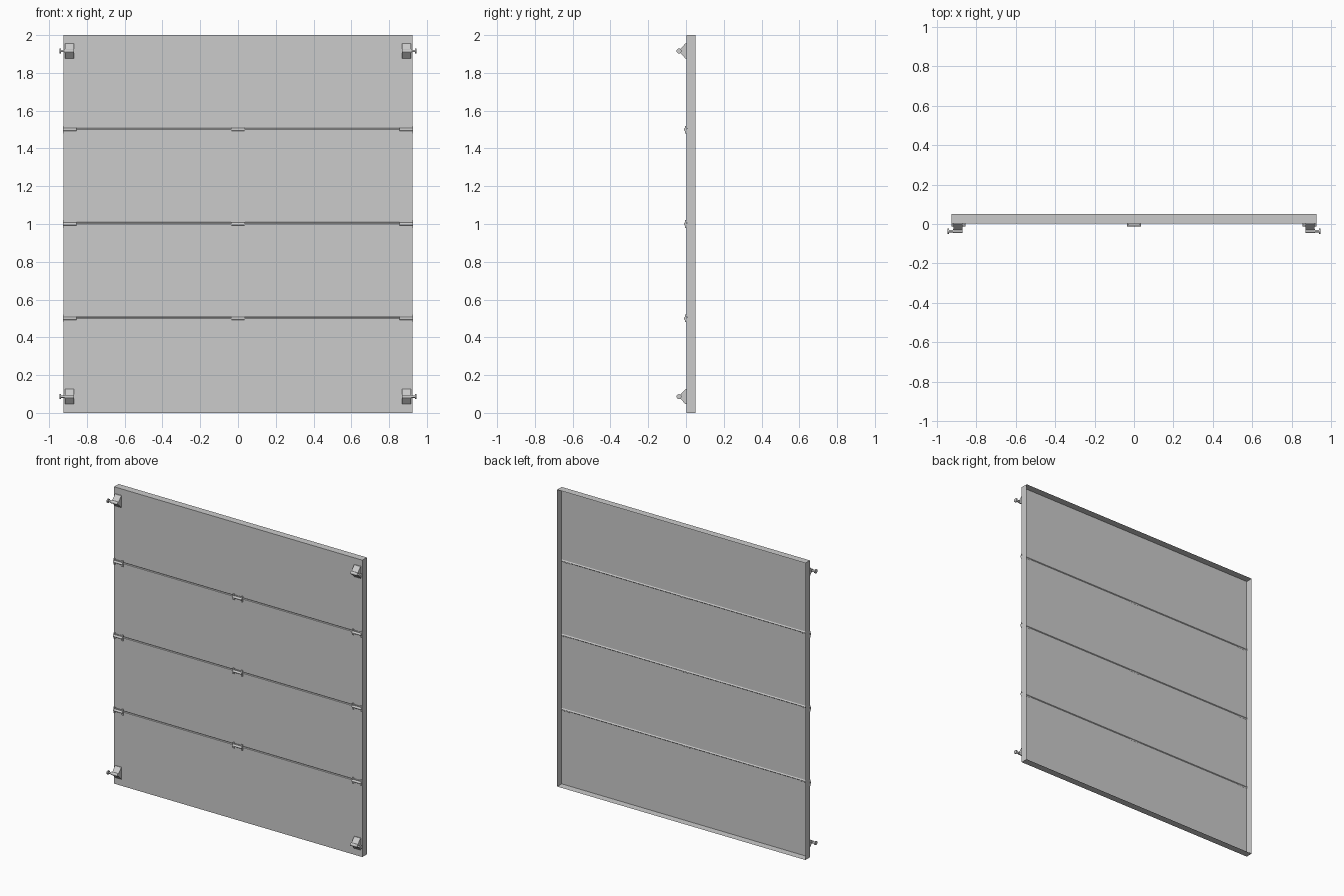
import bpy, bmesh, math
from mathutils import Matrix, Vector

if "Cube" in bpy.data.objects:
    bpy.data.objects.remove(bpy.data.objects["Cube"])

HALF_W, FRONT, BACK = 0.925, 0.002, 0.05
SEAMS = (0.5, 1.0, 1.5)


def finish(bm, name, smooth=False):
    bmesh.ops.recalc_face_normals(bm, faces=bm.faces[:])
    mesh = bpy.data.meshes.new(name)
    bm.to_mesh(mesh)
    bm.free()
    ob = bpy.data.objects.new(name, mesh)
    bpy.context.collection.objects.link(ob)
    if smooth:
        bpy.context.view_layer.objects.active = ob
        ob.select_set(True)
        bpy.ops.object.shade_smooth_by_angle(angle=math.radians(35))
        ob.select_set(False)
    return ob


def extrude_yz(bm, pts, x0, x1, closed=True):
    """Sweep a (y, z) profile along x; end caps are always added."""
    a = [bm.verts.new((x0, y, z)) for y, z in pts]
    b = [bm.verts.new((x1, y, z)) for y, z in pts]
    n = len(pts)
    for i in range(n if closed else n - 1):
        j = (i + 1) % n
        bm.faces.new((a[i], a[j], b[j], b[i]))
    bm.faces.new(a)
    bm.faces.new(b[::-1])


def rod_x(bm, x0, x1, y, z, r, sides=16):
    pts = [(y + r * math.cos(2 * math.pi * i / sides),
            z + r * math.sin(2 * math.pi * i / sides)) for i in range(sides)]
    extrude_yz(bm, pts, x0, x1)


def box(bm, x0, x1, y0, y1, z0, z1):
    extrude_yz(bm, [(y0, z0), (y1, z0), (y1, z1), (y0, z1)], x0, x1)


# Door skin: front sheet with shallow seam grooves, folded rim, open back
profile = [(BACK, 0), (FRONT, 0)]
for s in SEAMS:
    profile += [(FRONT, s), (FRONT + 0.004, s + 0.004),
                (FRONT + 0.004, s + 0.006), (FRONT, s + 0.012)]
profile += [(FRONT, 2), (BACK, 2)]
bm = bmesh.new()
extrude_yz(bm, profile, -HALF_W, HALF_W, closed=False)
finish(bm, "door_panels")

# Hinges: barrel between two upright ears, with a leaf behind
for row, z in enumerate(SEAMS):
    for col, x in enumerate((-0.89, 0, 0.89)):
        bm = bmesh.new()
        rod_x(bm, x - 0.035, x + 0.035, -0.004, z, 0.008)
        for s in (-1, 1):
            a, b = sorted((x + s * 0.026, x + s * 0.036))
            box(bm, a, b, -0.005, FRONT, z - 0.02, z + 0.02)
        box(bm, x - 0.03, x + 0.03, -0.002, FRONT, z - 0.013, z + 0.013)
        finish(bm, f"hinge_{row}_{col}", True)

# Corner brackets with roller, spindle and bearing sleeve
for z in (0.086, 1.916):
    for s in (-1, 1):
        tag = ("lower" if z < 1 else "upper") + ("_left" if s < 0 else "_right")
        bm = bmesh.new()
        a, b = sorted((s * 0.868, s * 0.915))
        extrude_yz(bm, [(FRONT, z - 0.04), (FRONT, z + 0.04), (-0.003, z + 0.04),
                        (-0.032, z + 0.008), (-0.032, z - 0.008),
                        (-0.003, z - 0.04)], a, b)
        finish(bm, f"bracket_{tag}")
        bm = bmesh.new()
        rod_x(bm, *sorted((s * 0.868, s * 0.918)), -0.036, z, 0.010)
        rod_x(bm, *sorted((s * 0.868, s * 0.942)), -0.036, z, 0.006)
        rod_x(bm, *sorted((s * 0.937, s * 0.945)), -0.037, z, 0.013, 20)
        finish(bm, f"roller_{tag}", True)
